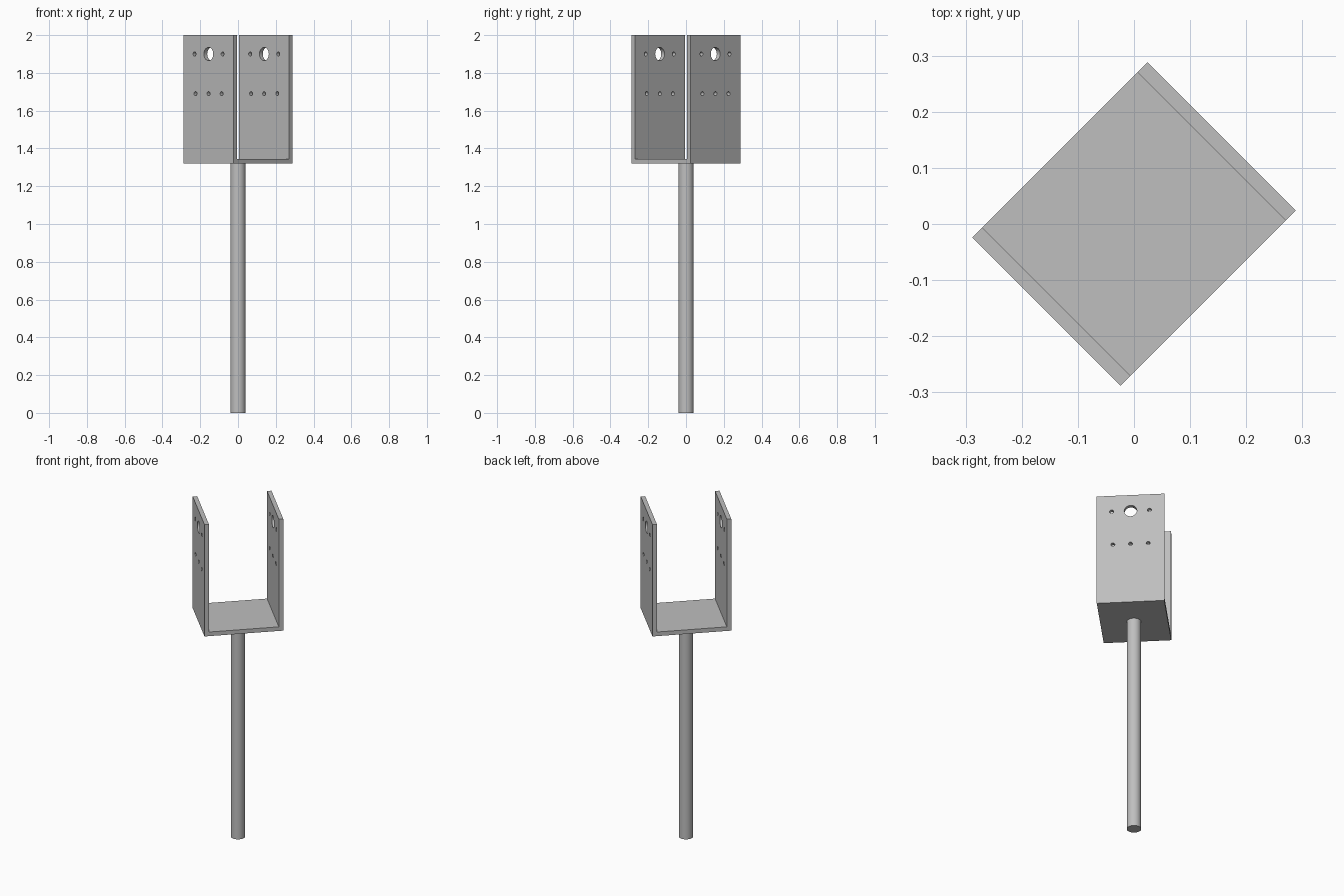
import bpy, bmesh
from math import radians
from mathutils import Matrix, Vector

cube = bpy.data.objects.get("Cube")
if cube:
    bpy.data.objects.remove(cube, do_unlink=True)

HALF_W, HALF_D, T = 0.2206, 0.187, 0.025
Z_BASE, Z_TOP = 1.32, 2.0
ROD_R = 0.04
TURN = Matrix.Rotation(radians(45), 4, "Z")

steel = bpy.data.materials.new("grey steel")
steel.use_nodes = True
colour = (0.52, 0.52, 0.52, 1)
steel.diffuse_color = colour
steel.node_tree.nodes["Principled BSDF"].inputs["Base Color"].default_value = colour


def make_object(name, bm):
    bmesh.ops.recalc_face_normals(bm, faces=bm.faces)
    mesh = bpy.data.meshes.new(name)
    bm.to_mesh(mesh)
    bm.free()
    mesh.materials.append(steel)
    obj = bpy.data.objects.new(name, mesh)
    bpy.context.collection.objects.link(obj)
    return obj


def activate(obj):
    bpy.ops.object.select_all(action="DESELECT")
    obj.select_set(True)
    bpy.context.view_layer.objects.active = obj


def add_cylinder(bm, radius, length, matrix, sides):
    bmesh.ops.create_cone(bm, cap_ends=True, segments=sides, radius1=radius,
                          radius2=radius, depth=length, matrix=matrix)


# U-shaped bracket: one profile extruded along its depth
inner = HALF_W - T
half = [(HALF_W, Z_BASE), (HALF_W, Z_TOP), (inner, Z_TOP), (inner, Z_BASE + T)]
profile = half + [(-x, z) for x, z in reversed(half)]
bm = bmesh.new()
face = bm.faces.new([bm.verts.new((x, -HALF_D, z)) for x, z in profile])
extruded = bmesh.ops.extrude_face_region(bm, geom=[face], use_keep_orig=True)
moved = [v for v in extruded["geom"] if isinstance(v, bmesh.types.BMVert)]
bmesh.ops.translate(bm, verts=moved, vec=Vector((0, 2 * HALF_D, 0)))
bm.transform(TURN)
bracket = make_object("bracket", bm)

# Bolt holes through both side plates: (offset, height, radius)
holes = [(0, 1.9, 0.035)]
holes += [(s * 0.105, 1.9, 0.011) for s in (-1, 1)]
holes += [(s * 0.098, 1.69, 0.011) for s in (-1, 0, 1)]
bm = bmesh.new()
for y, z, radius in holes:
    place = TURN @ Matrix.Translation((0, y, z)) @ Matrix.Rotation(radians(90), 4, "Y")
    add_cylinder(bm, radius, 1, place, 32)
cutter = make_object("hole_cutter", bm)
cutter.hide_render = True

cut = bracket.modifiers.new("holes", "BOOLEAN")
cut.operation = "DIFFERENCE"
cut.solver = "EXACT"
cut.object = cutter
activate(bracket)
bpy.ops.object.modifier_apply(modifier=cut.name)
bpy.data.objects.remove(cutter, do_unlink=True)

# Round ground rod under the bracket
bm = bmesh.new()
add_cylinder(bm, ROD_R, Z_BASE, Matrix.Translation((0, 0, Z_BASE / 2)), 48)
rod = make_object("rod", bm)

for obj in (bracket, rod):
    activate(obj)
    bpy.ops.object.shade_smooth_by_angle(angle=radians(30))
